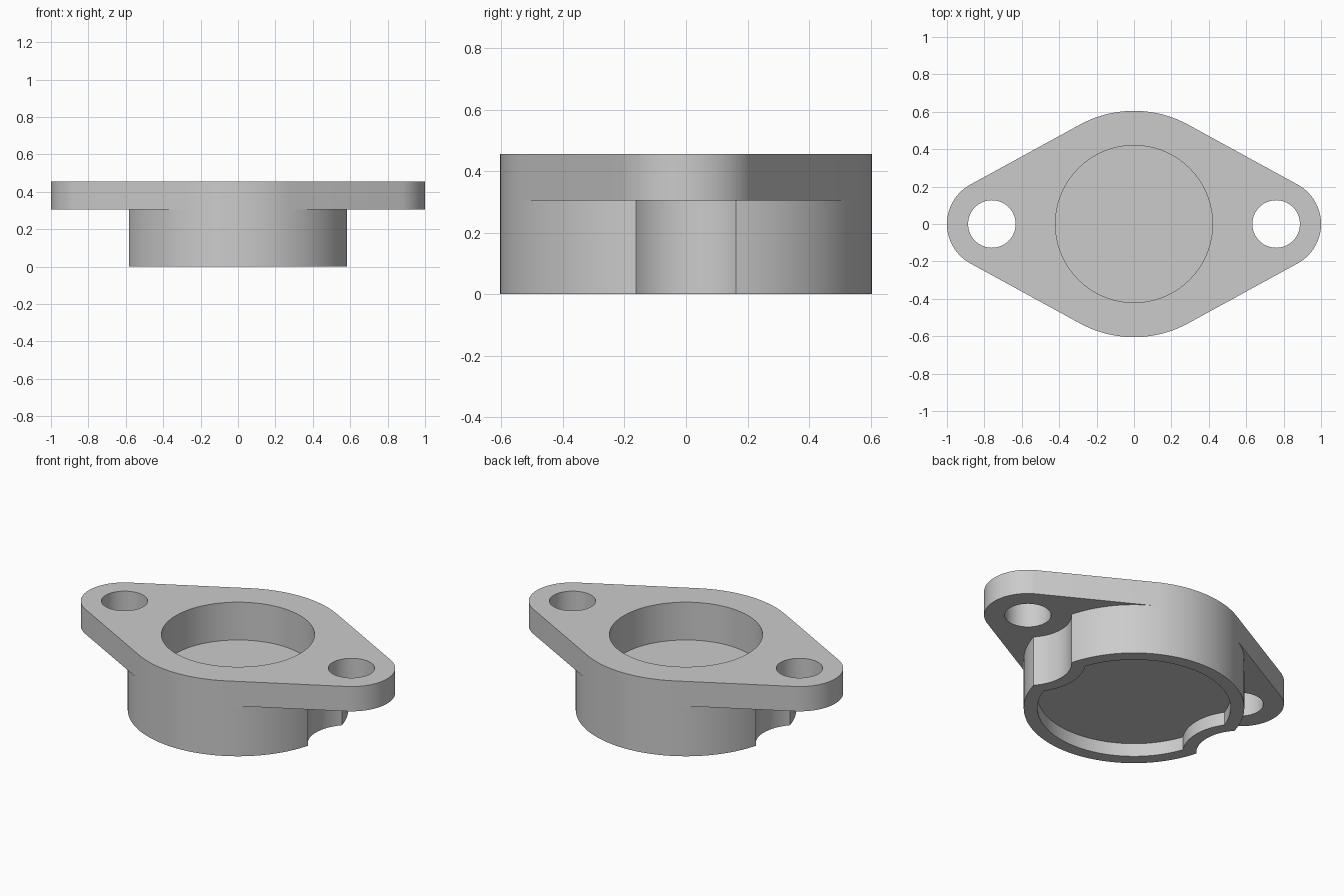
import bpy
import bmesh
from math import cos, sin, radians

if "Cube" in bpy.data.objects:
    bpy.data.objects.remove(bpy.data.objects["Cube"], do_unlink=True)

BODY_R, END_R, HOLE_X = 0.605, 0.24, 0.76
FLANGE_Z, TOP_Z = 0.305, 0.455
STEP = 2.5

grey = bpy.data.materials.new("plain grey")
grey.use_nodes = True
colour = (0.6, 0.6, 0.6, 1)
grey.diffuse_color = colour
grey.node_tree.nodes["Principled BSDF"].inputs["Base Color"].default_value = colour


def prism(name, points, low, high):
    """Extrude a flat outline between two heights."""
    bm = bmesh.new()
    face = bm.faces.new([bm.verts.new((x, y, low)) for x, y in points])
    lid = bmesh.ops.extrude_face_region(bm, geom=[face])["geom"]
    for v in lid:
        if isinstance(v, bmesh.types.BMVert):
            v.co.z = high
    bmesh.ops.recalc_face_normals(bm, faces=bm.faces)
    mesh = bpy.data.meshes.new(name)
    bm.to_mesh(mesh)
    bm.free()
    mesh.materials.append(grey)
    obj = bpy.data.objects.new(name, mesh)
    bpy.context.collection.objects.link(obj)
    return obj


def angles():
    return [radians(i * STEP) for i in range(int(360 / STEP))]


def disc(name, r, low, high, cx=0.0):
    return prism(name, [(cx + r * cos(a), r * sin(a)) for a in angles()], low, high)


def combine(target, tool, operation):
    """Apply a boolean and discard the tool."""
    mod = target.modifiers.new(operation, "BOOLEAN")
    mod.operation, mod.solver, mod.object = operation, "EXACT", tool
    bpy.context.view_layer.objects.active = target
    bpy.ops.object.modifier_apply(modifier=mod.name)
    bpy.data.objects.remove(tool, do_unlink=True)


# Flange outline: a large circle blended by tangents into two rounded ears
tangent = (BODY_R - END_R) / HOLE_X
outline = []
for a in angles():
    c = cos(a)
    if abs(c) > tangent:
        outline.append(((HOLE_X if c > 0 else -HOLE_X) + END_R * c, END_R * sin(a)))
    else:
        outline.append((BODY_R * c, BODY_R * sin(a)))

flange = prism("mounting_flange", outline, FLANGE_Z, TOP_Z)
housing = disc("housing", BODY_R, 0, FLANGE_Z)
recess = disc("recess_cutter", 0.53, -0.1, 0.08)

# Screw holes, screw-head clearances and the rim that follows them
for x in (-HOLE_X, HOLE_X):
    combine(flange, disc("hole", 0.127, 0, 1, x), "DIFFERENCE")
    combine(housing, disc("notch", END_R, -0.2, 0.5, x), "DIFFERENCE")
    combine(recess, disc("rim_offset", END_R + 0.075, -0.2, 0.5, x), "DIFFERENCE")

# Underside recess, then join and sink the round top pocket
combine(housing, recess, "DIFFERENCE")
combine(flange, housing, "UNION")
combine(flange, disc("pocket", 0.42, 0.226, 1), "DIFFERENCE")
flange.name = "flanged_cup"

bpy.ops.object.select_all(action="DESELECT")
flange.select_set(True)
bpy.context.view_layer.objects.active = flange
bpy.ops.object.shade_smooth_by_angle(angle=radians(30))
